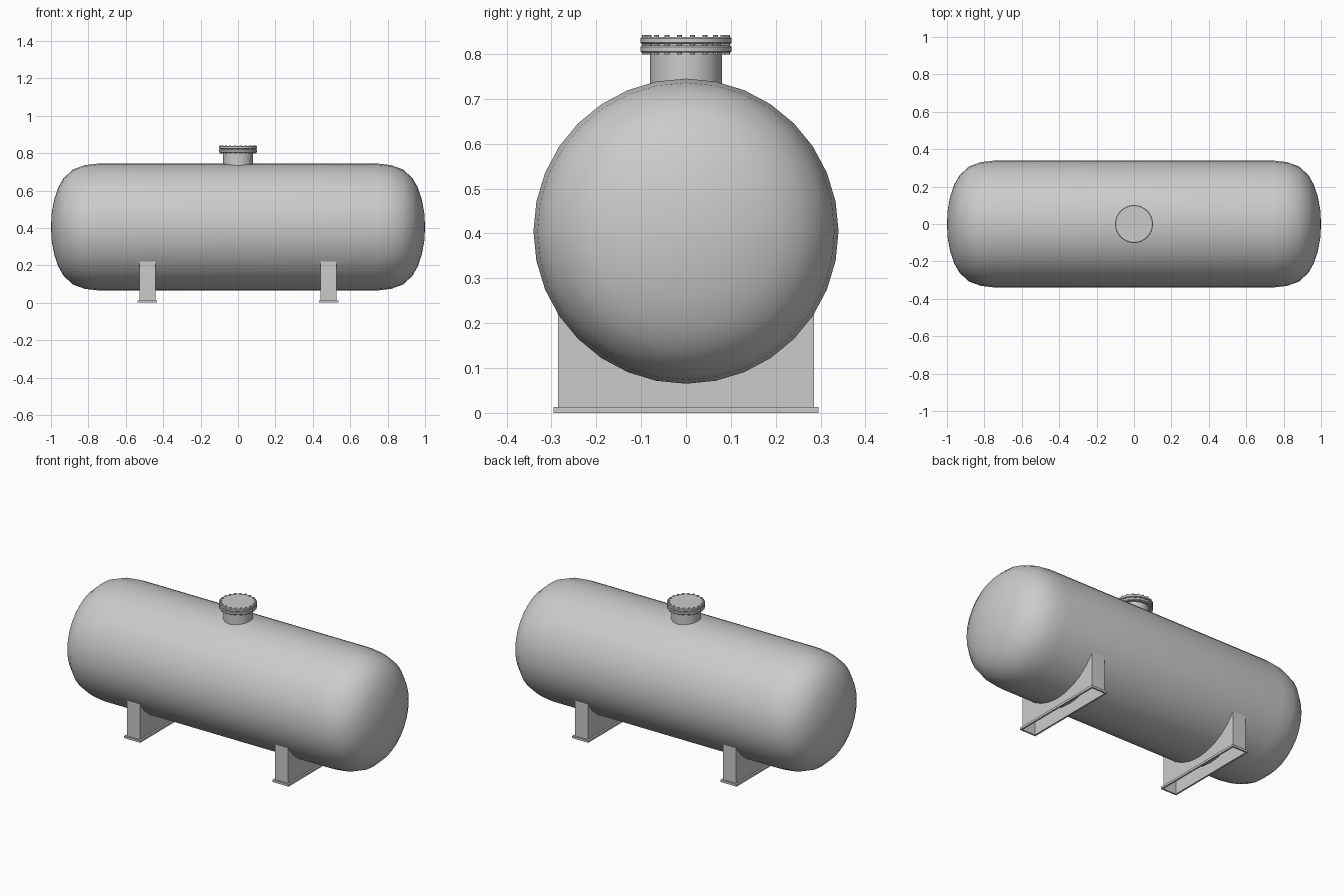
import bpy, bmesh, math
from mathutils import Matrix

if "Cube" in bpy.data.objects:
    bpy.data.objects.remove(bpy.data.objects["Cube"])

AXIS_Z, RADIUS = 0.405, 0.34


def finish(bm, name, angle=35):
    bmesh.ops.remove_doubles(bm, verts=bm.verts, dist=1e-5)
    bmesh.ops.recalc_face_normals(bm, faces=bm.faces)
    mesh = bpy.data.meshes.new(name)
    bm.to_mesh(mesh)
    bm.free()
    obj = bpy.data.objects.new(name, mesh)
    bpy.context.collection.objects.link(obj)
    bpy.ops.object.select_all(action='DESELECT')
    obj.select_set(True)
    bpy.context.view_layer.objects.active = obj
    bpy.ops.object.shade_smooth_by_angle(angle=math.radians(angle))
    return obj


def lathe(name, profile, seg=32, matrix=Matrix()):
    """Spin (radius, height) points around z."""
    bm = bmesh.new()
    verts = [bm.verts.new((r, 0, z)) for r, z in profile]
    edges = [bm.edges.new(p) for p in zip(verts, verts[1:])]
    bmesh.ops.spin(bm, geom=verts + edges, cent=(0, 0, 0), axis=(0, 0, 1),
                   angle=2 * math.pi, steps=seg, use_duplicate=False)
    bmesh.ops.remove_doubles(bm, verts=bm.verts, dist=1e-5)
    bm.transform(matrix)
    return finish(bm, name)


# Tank shell with dished heads, lying along x
head = [(0, 1), (0.075, 0.996), (0.15, 0.982), (0.213, 0.96), (0.262, 0.932),
        (0.308, 0.882), (0.331, 0.818), (RADIUS, 0.74)]
shell = head + [(r, -x) for r, x in reversed(head)]
lathe("tank_shell", shell, 32,
      Matrix.Translation((0, 0, AXIS_Z)) @ Matrix.Rotation(math.pi / 2, 4, 'Y'))

# Manway neck, gasket and the two flanges
lathe("manway_neck", [(0.08, 0.725), (0.08, 0.806)])
lathe("manway_gasket", [(0.085, 0.816), (0.085, 0.825)])
for name, z in (("neck_flange", 0.803), ("manway_cover", 0.822)):
    lathe(name, [(0, z), (0.098, z), (0.1015, z + 0.003), (0.1015, z + 0.013),
                 (0.098, z + 0.016), (0, z + 0.016)])

# Ring of bolts through both flanges
bm = bmesh.new()
for i in range(20):
    a = math.radians(9 + 18 * i)
    pos = Matrix.Translation((0.093 * math.cos(a), 0.093 * math.sin(a), 0.8205))
    bmesh.ops.create_cone(bm, cap_ends=True, segments=8, radius1=0.006,
                          radius2=0.006, depth=0.043,
                          matrix=pos @ Matrix.Rotation(a, 4, 'Z'))
finish(bm, "flange_bolts")


def saddle(name, cx):
    hx, hy, z0, lip, r = 0.0425, 0.285, 0.013, 0.01, RADIUS - 0.002
    # Hollow support: curved webs on both sides, flat end plates
    bm = bmesh.new()
    span = math.asin(hy / r)
    sides = []
    for x in (cx - hx, cx + hx):
        rows = []
        for i in range(21):
            a = span * (i / 10 - 1)
            y = r * math.sin(a)
            rows.append((bm.verts.new((x, y, 0)),
                         bm.verts.new((x, y, AXIS_Z - r * math.cos(a)))))
        for p, q in zip(rows, rows[1:]):
            bm.faces.new((p[0], q[0], q[1], p[1]))
        sides.append(rows)
    for k in (0, -1):
        p, q = sides[0][k], sides[1][k]
        bm.faces.new((p[0], q[0], q[1], p[1]))
    finish(bm, name)
    # Foot flange around the open bottom
    bm = bmesh.new()
    loops = []
    for d, z in ((0, 0), (lip, 0), (lip, z0), (0, z0)):
        loops.append([bm.verts.new((cx + sx * (hx + d), sy * (hy + d), z))
                      for sx, sy in ((-1, -1), (1, -1), (1, 1), (-1, 1))])
    for a, b in zip(loops, loops[1:]):
        for i in range(4):
            j = (i + 1) % 4
            bm.faces.new((a[i], a[j], b[j], b[i]))
    finish(bm, name + "_foot")


saddle("left_saddle", -0.4845)
saddle("right_saddle", 0.4845)
